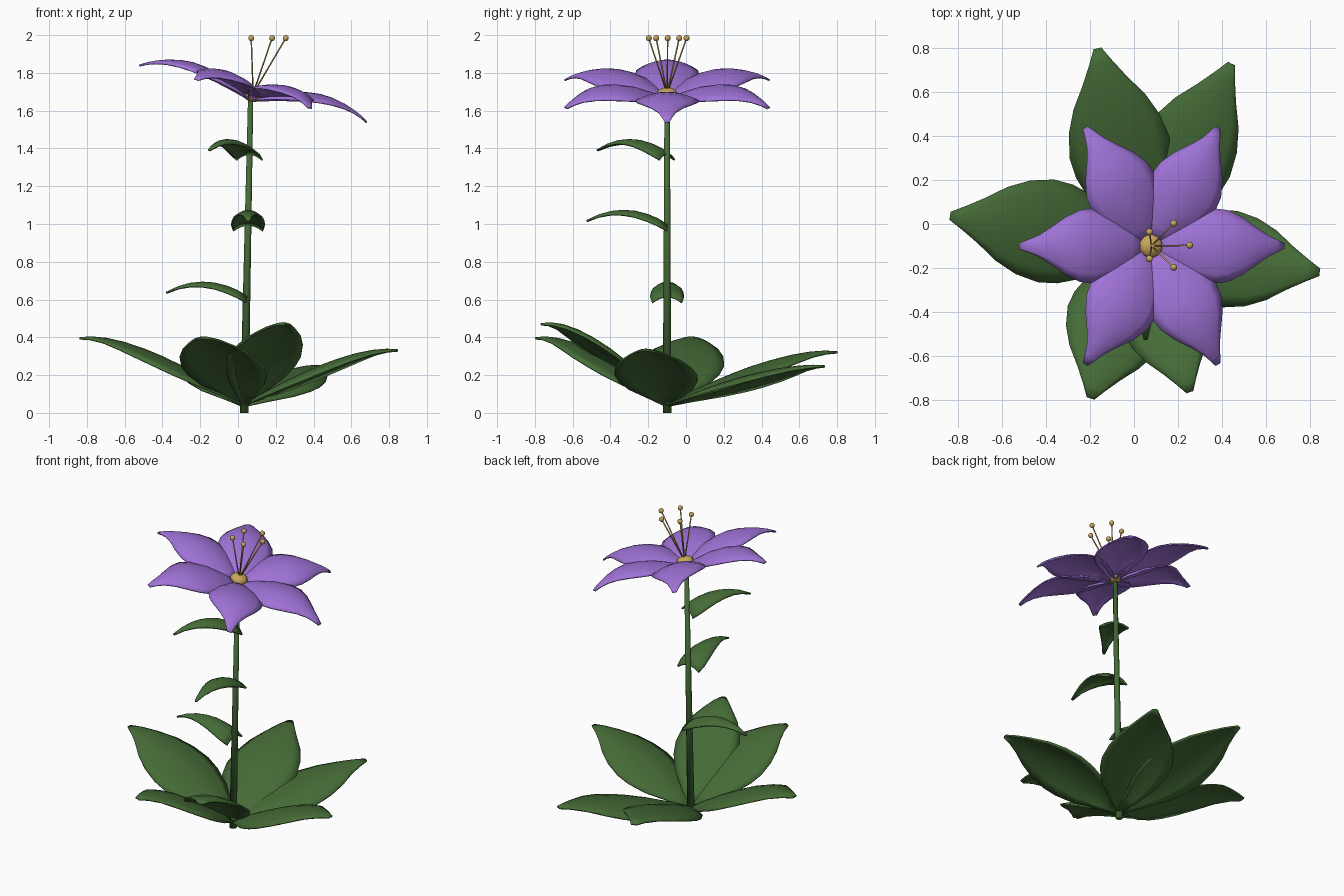
import bpy, bmesh
from math import radians, cos, sin, pi
from mathutils import Vector, Matrix

cube = bpy.data.objects.get("Cube")
if cube:
    bpy.data.objects.remove(cube, do_unlink=True)


def material(name, color):
    m = bpy.data.materials.new(name)
    m.use_nodes = True
    m.diffuse_color = (*color, 1)
    m.node_tree.nodes["Principled BSDF"].inputs["Base Color"].default_value = (*color, 1)
    return m


GREEN = material("leaf green", (0.06, 0.15, 0.038))
PURPLE = material("petal purple", (0.35, 0.17, 0.68))
GOLD = material("pollen gold", (0.58, 0.38, 0.11))


def add_object(name, bm, mat, matrix=Matrix()):
    mesh = bpy.data.meshes.new(name)
    bm.to_mesh(mesh)
    bm.free()
    mesh.materials.append(mat)
    mesh.shade_smooth()
    obj = bpy.data.objects.new(name, mesh)
    bpy.context.collection.objects.link(obj)
    obj.matrix_world = matrix
    return obj


def blade(name, rows, length, width, rise, drop, mat, matrix, thickness=0.01):
    """Arched blade along +x; rows hold distance, half width and height fractions."""
    bm = bmesh.new()
    sides = [k / 4 for k in range(-4, 5)]
    grid = [[bm.verts.new((t * length, u * w * width, h * rise - drop * w * u * u))
             for u in sides] for t, w, h in rows]
    for a, b in zip(grid, grid[1:]):
        for j in range(len(sides) - 1):
            bm.faces.new((a[j], b[j], b[j + 1], a[j + 1]))
    obj = add_object(name, bm, mat, matrix)
    solid = obj.modifiers.new("thickness", "SOLIDIFY")
    solid.thickness = thickness
    solid.offset = 0
    return obj


def rod(name, start, end, r1, r2, sides, mat):
    start, end = Vector(start), Vector(end)
    axis = end - start
    bm = bmesh.new()
    bmesh.ops.create_cone(bm, cap_ends=True, segments=sides, radius1=r1, radius2=r2,
                          depth=axis.length)
    turn = axis.to_track_quat("Z", "Y").to_matrix().to_4x4()
    return add_object(name, bm, mat, Matrix.Translation((start + end) / 2) @ turn)


def ball(name, center, radius, squash, mat, matrix=Matrix()):
    bm = bmesh.new()
    bmesh.ops.create_uvsphere(bm, u_segments=10, v_segments=8, radius=radius)
    return add_object(name, bm, mat, Matrix.Translation(center) @ matrix
                      @ Matrix.Diagonal((1, 1, squash, 1)))


def heading(angle):
    return Matrix.Rotation(radians(angle), 4, "Z")


# Stem
foot, top = Vector((0.033, -0.1, 0)), Vector((0.067, -0.1, 1.67))
rod("stem", foot, top, 0.023, 0.014, 12, GREEN)

# Large leaves around the foot: angle, length, half width, tip height
LEAF = [(0, 0.06, 0), (0.12, 0.4, 0.2), (0.27, 0.78, 0.42), (0.4, 0.96, 0.59),
        (0.5, 1, 0.71), (0.62, 0.91, 0.83), (0.73, 0.72, 0.92), (0.84, 0.43, 0.98),
        (0.93, 0.22, 1), (1, 0.07, 0.99)]
BASE_LEAVES = [(171, 0.88, 0.235, 0.36), (102.5, 0.92, 0.23, 0.285), (63.7, 0.925, 0.22, 0.21),
               (-8.4, 0.82, 0.22, 0.295), (-71.6, 0.7, 0.2, 0.435), (-108.4, 0.73, 0.23, 0.36)]
for i, (angle, length, width, rise) in enumerate(BASE_LEAVES):
    place = Matrix.Translation(foot + Vector((0, 0, 0.04))) @ heading(angle)
    blade(f"base_leaf_{i + 1}", LEAF, length, width, rise, 0.05, GREEN, place)

# Small arched leaves up the stem: height, angle
STEM_LEAF = [(0, 0.9, 0), (0.12, 1, 0.42), (0.25, 0.95, 0.72), (0.4, 0.82, 0.94),
             (0.55, 0.64, 1), (0.7, 0.44, 0.92), (0.85, 0.24, 0.68), (1, 0.07, 0.28)]
for i, (height, angle) in enumerate([(0.615, 180), (0.995, -90), (1.37, -120)]):
    place = Matrix.Translation(foot.lerp(top, height / top.z)) @ heading(angle)
    blade(f"stem_leaf_{i + 1}", STEM_LEAF, 0.425, 0.088, 0.075, 0.035, GREEN, place)

# Six petals on a tilted flower head
heart = Vector((0.08, -0.1, 1.69))
tilt = Matrix.Rotation(radians(14), 4, "Y")
PETAL = [(0.02, 0.15, -0.35), (0.15, 0.5, 0.2), (0.3, 0.83, 0.7), (0.45, 1, 0.98),
         (0.56, 0.95, 1.08), (0.67, 0.76, 1.02), (0.78, 0.48, 0.82), (0.87, 0.27, 0.56),
         (0.94, 0.16, 0.3), (1, 0.07, 0)]
for i in range(6):
    place = Matrix.Translation(heart) @ tilt @ heading(60 * i)
    blade(f"petal_{i + 1}", PETAL, 0.62, 0.17, 0.075, 0.045, PURPLE, place, 0.008)

# Golden flower centre and five stamens
ball("flower_centre", heart + Vector((-0.003, 0, -0.005)), 0.055, 0.7, GOLD, tilt)
for i in range(5):
    a = 2 * pi * i / 5
    tip = Vector((0.148 + 0.105 * cos(a), -0.097 + 0.105 * sin(a), 1.984))
    if i in (2, 3):
        tip.y = -0.097 + 0.061 * (1 if i == 2 else -1)
        tip.x = 0.07
    rod(f"stamen_{i + 1}", heart, tip, 0.004, 0.004, 6, GOLD)
    ball(f"anther_{i + 1}", tip, 0.016, 1, GOLD)
